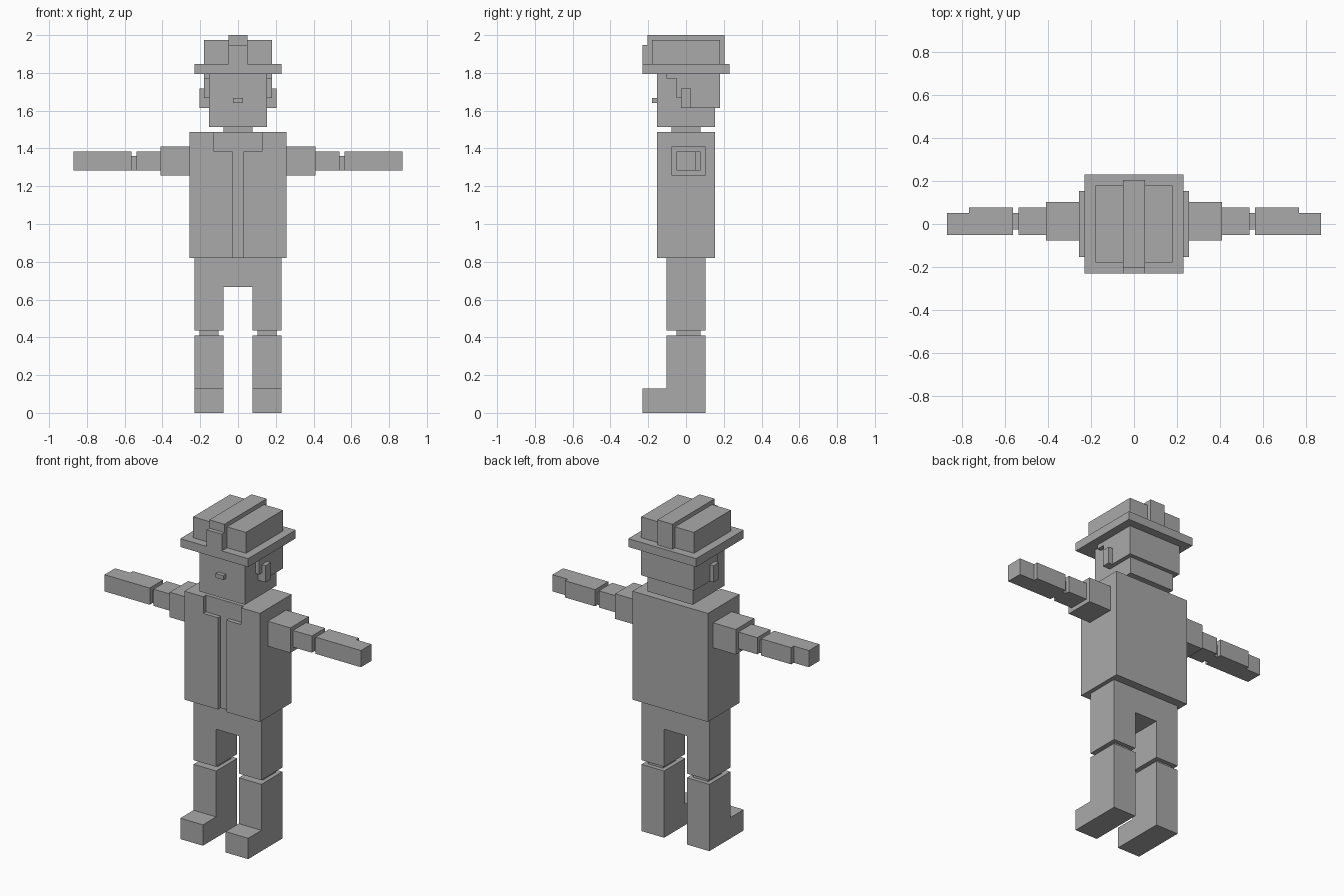
import bpy, bmesh
from mathutils import Vector

if "Cube" in bpy.data.objects:
    bpy.data.objects.remove(bpy.data.objects["Cube"])

U = 2 / 78  # the model sits on a grid of 78 units in height

grey = bpy.data.materials.new("grey")
grey.diffuse_color = (0.4, 0.4, 0.4, 1)
grey.use_nodes = True
grey.node_tree.nodes["Principled BSDF"].inputs["Base Color"].default_value = grey.diffuse_color


def prism(name, outline, axis, lo, hi, mirror=False):
    """Extrude a flat outline along x (outline in y,z) or y (outline in x,z)."""
    bm = bmesh.new()
    place = (lambda p: Vector((lo, p[0], p[1]))) if axis == "x" else (lambda p: Vector((p[0], lo, p[1])))
    face = bm.faces.new([bm.verts.new(place(p) * U) for p in outline])
    step = Vector((hi - lo, 0, 0)) if axis == "x" else Vector((0, hi - lo, 0))
    new = bmesh.ops.extrude_face_region(bm, geom=[face], use_keep_orig=True)["geom"]
    bmesh.ops.translate(bm, vec=step * U, verts=[v for v in new if isinstance(v, bmesh.types.BMVert)])
    bmesh.ops.recalc_face_normals(bm, faces=bm.faces)
    mesh = bpy.data.meshes.new(name)
    bm.to_mesh(mesh)
    bm.free()
    mesh.materials.append(grey)
    obj = bpy.data.objects.new(name, mesh)
    bpy.context.collection.objects.link(obj)
    if mirror:
        mod = obj.modifiers.new("mirror", "MIRROR")
        mod.use_mirror_merge = False
    return obj


def box(name, x, y, z, mirror=False):
    rect = [(y[0], z[0]), (y[1], z[0]), (y[1], z[1]), (y[0], z[1])]
    return prism(name, rect, "x", x[0], x[1], mirror)


# Legs: shins with boots, knees, and trousers in one piece
prism("boot_and_shin", [(-9, 0), (4, 0), (4, 16), (-4, 16), (-4, 5), (-9, 5)], "x", 3, 9, True)
box("knee", (4, 8), (-2, 3), (16, 17), True)
prism("trousers", [(-9, 17), (-3, 17), (-3, 26), (3, 26), (3, 17), (9, 17), (9, 32), (-9, 32)], "y", -4, 4)

# Torso with an open jacket front
box("torso", (-10, 10), (-5, 6), (32, 58))
prism("jacket_front", [(1.1, 32), (10, 32), (10, 58), (5, 58), (5, 54), (1.1, 54)], "y", -6, -5, True)

# Arms held straight out
box("shoulder", (10, 16), (-3, 4), (49, 55), True)
box("upper_arm", (16, 21), (-2, 3), (50, 54), True)
box("elbow", (21, 22), (-1, 2), (50, 53), True)
box("forearm", (22, 30), (-2, 3), (50, 54), True)
box("hand", (30, 34), (-2, 2), (50, 54), True)

# Head
box("neck", (-3, 3), (-3, 3), (58, 59))
box("head", (-6, 6), (-6, 6), (59, 70))
box("nose", (-1, 1), (-7, -6), (64, 65))
prism("hair", [(-1, 63), (7, 63), (7, 70), (-4, 70), (-4, 69), (-2, 69), (-2, 65), (-1, 65)], "x", -7, 7)
box("ear", (7, 8), (-1, 1), (63, 67), True)

# Helmet: brim, crown, and centre ridge with a front plate
box("helmet_brim", (-9, 9), (-9, 9), (70, 72))
box("helmet_crown", (-7, 7), (-7, 7), (72, 77))
prism("helmet_ridge", [(-9, 72), (8, 72), (8, 78), (-8, 78), (-8, 76), (-9, 76)], "x", -2, 2)
